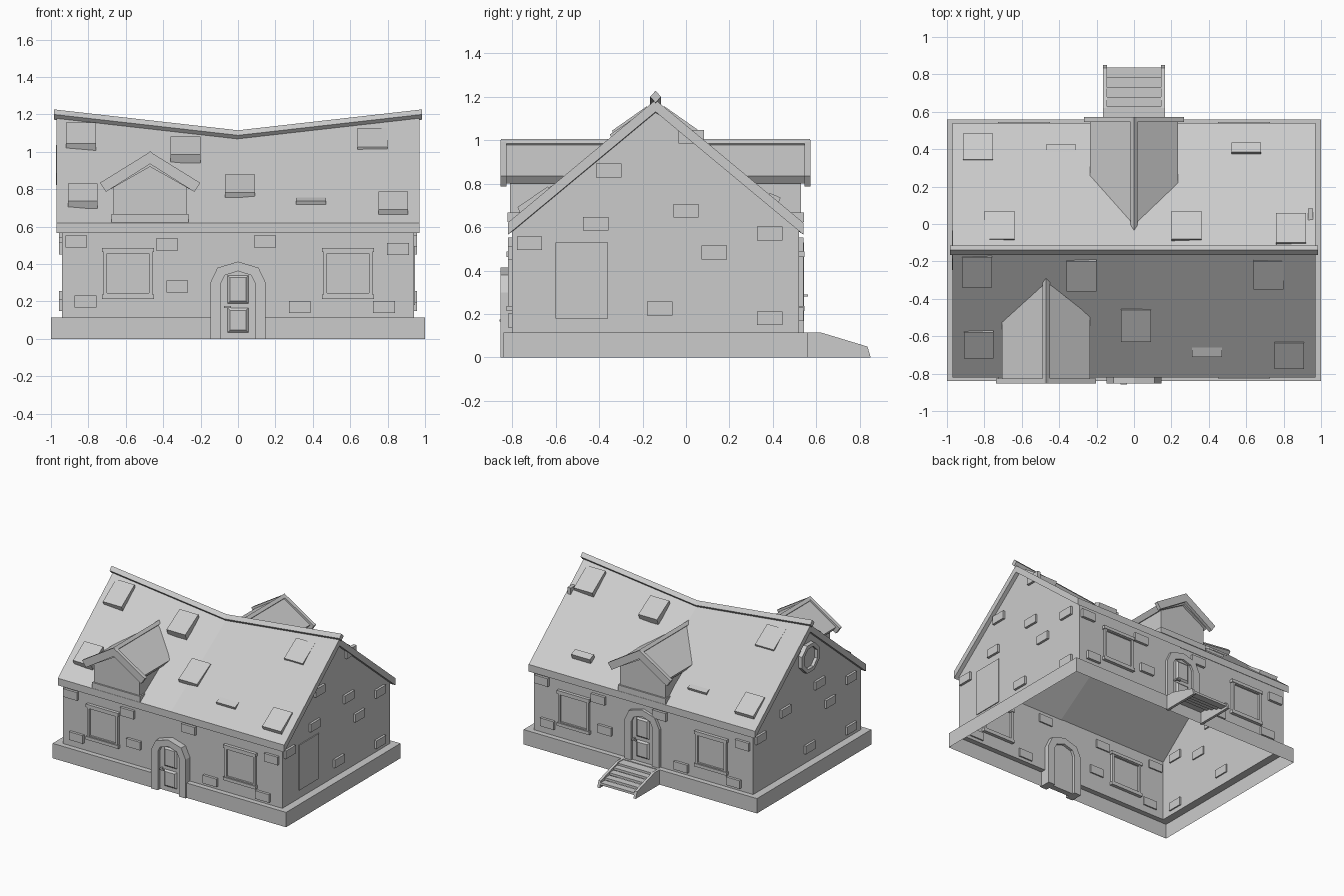
import bpy, bmesh
from math import pi, cos, sin
from mathutils import Matrix, Vector

cube = bpy.data.objects.get("Cube")
if cube:
    bpy.data.objects.remove(cube, do_unlink=True)

stone = bpy.data.materials.new("plain_grey")
stone.use_nodes = True
GREY = (0.6, 0.6, 0.6, 1)
stone.diffuse_color = GREY
stone.node_tree.nodes["Principled BSDF"].inputs["Base Color"].default_value = GREY

# Every part is drawn for a front-facing side, then turned to the side it belongs to
SHIFT = Matrix.Translation((0, -0.14, 0))
FRONT, RIGHT, BACK, LEFT = (SHIFT @ Matrix.Rotation(a, 4, "Z") for a in (0, pi / 2, pi, -pi / 2))
WALL_X, WALL_Y, BASE_Y, BASE_Z = 0.94, 0.66, 0.70, 0.115
ROOF_X, ROOF_Y, EAVE = 0.97, 0.68, 0.62


def ridge(x):
    """Height of the sagging ridge."""
    return 1.075 + 0.11 * abs(x) / ROOF_X


def roof_z(x, y):
    return ridge(x) - (ridge(x) - EAVE) * abs(y) / ROOF_Y


def roof_y(x, z):
    return -ROOF_Y * (ridge(x) - z) / (ridge(x) - EAVE)


def finish(name, bm, side):
    bmesh.ops.recalc_face_normals(bm, faces=bm.faces)
    bm.transform(side)
    mesh = bpy.data.meshes.new(name)
    bm.to_mesh(mesh)
    bm.free()
    mesh.materials.append(stone)
    bpy.context.collection.objects.link(bpy.data.objects.new(name, mesh))


def loft(name, sections, side=FRONT, closed=False):
    """Skin a row of matching outlines, capped unless it closes on itself."""
    bm = bmesh.new()
    rows = [[bm.verts.new(p) for p in s] for s in sections]
    n = len(rows[0])
    pairs = list(zip(rows, rows[1:])) + ([(rows[-1], rows[0])] if closed else [])
    for a, b in pairs:
        for i in range(n):
            j = (i + 1) % n
            bm.faces.new((a[i], a[j], b[j], b[i]))
    if not closed:
        bm.faces.new(rows[0])
        bm.faces.new(rows[-1])
    finish(name, bm, side)


def prism(name, outline, y0, y1, side=FRONT):
    """Push an x-z outline from y0 back to y1, a number or a function of x and z."""
    end = y1 if callable(y1) else lambda x, z: y1
    loft(name, [[(x, y0, z) for x, z in outline], [(x, end(x, z), z) for x, z in outline]], side)


def box(name, cx, cz, w, h, y0, y1, side=FRONT):
    prism(name, rect(cx, cz, w, h), y0, y1, side)


def rect(cx, cz, w, h):
    return [(cx + sx * w / 2, cz + sz * h / 2) for sx, sz in ((-1, -1), (1, -1), (1, 1), (-1, 1))]


def band(name, outer, inner, y0, y1, side, closed):
    """Frame between two outlines."""
    loft(name, [[(*o[:1], y0, o[1]), (i[0], y0, i[1]), (i[0], y1, i[1]), (o[0], y1, o[1])]
                for o, i in zip(outer, inner)], side, closed)


# House shell: open plinth, ledge, walls and gables, with a gap for the front door
bm = bmesh.new()


def face(*points):
    bm.faces.new([bm.verts.new(p) for p in points])


for s in (-1, 1):
    face((s, -BASE_Y, 0), (s, BASE_Y, 0), (s, BASE_Y, BASE_Z), (s, -BASE_Y, BASE_Z))
    face((s, -BASE_Y, BASE_Z), (s, BASE_Y, BASE_Z), (s * WALL_X, WALL_Y, BASE_Z), (s * WALL_X, -WALL_Y, BASE_Z))
    face((s * WALL_X, -WALL_Y, BASE_Z), (s * WALL_X, WALL_Y, BASE_Z), (s * WALL_X, WALL_Y, 0.6),
         (s * WALL_X, 0, ridge(WALL_X) - 0.03), (s * WALL_X, -WALL_Y, 0.6))
    face((-WALL_X, s * WALL_Y, BASE_Z), (WALL_X, s * WALL_Y, BASE_Z), (WALL_X, s * WALL_Y, 0.6), (-WALL_X, s * WALL_Y, 0.6))
    for e in (-1, 1):
        gap = 0.1 if s < 0 else 0
        face((e, s * BASE_Y, 0), (e * gap, s * BASE_Y, 0), (e * gap, s * BASE_Y, BASE_Z), (e, s * BASE_Y, BASE_Z))
        face((e, s * BASE_Y, BASE_Z), (e * gap, s * BASE_Y, BASE_Z),
             (e * gap, s * WALL_Y, BASE_Z), (e * WALL_X, s * WALL_Y, BASE_Z))
bmesh.ops.remove_doubles(bm, verts=bm.verts, dist=0.0001)
finish("house_shell", bm, FRONT)

# Sagging roof and its ridge beam
loft("main_roof", [[(x, -ROOF_Y, EAVE - 0.055), (x, -ROOF_Y, EAVE), (x, 0, ridge(x)), (x, ROOF_Y, EAVE),
                    (x, ROOF_Y, EAVE - 0.055), (x, 0, ridge(x) - 0.055)] for x in (-ROOF_X, 0, ROOF_X)])
loft("ridge_beam", [[(x, -0.025, ridge(x) + 0.013), (x, 0, ridge(x) + 0.04), (x, 0.025, ridge(x) + 0.013),
                     (x, 0, ridge(x) - 0.015)] for x in (-0.985, 0, 0.985)])

# Loose slabs on the roof: x, distance of lower edge from the ridge, length
SLABS = {FRONT.freeze(): [(-.84, .2, .16), (-.28, .22, .16), (.01, .49, .17), (.39, .57, .05),
                          (.83, .635, .14), (-.83, .58, .14), (.72, .21, .15)],
         BACK.freeze(): [(.835, .625, .14), (.39, .565, .04), (-.6, .575, .05),
                         (.72, .21, .15), (-.28, .21, .15), (-.84, .2, .16)]}
for side, slabs in SLABS.items():
    for x, low, length in slabs:
        ends = []
        for y, lift in ((-low, 0.035), (length - low, 0.018)):
            z = roof_z(x, y) + lift
            ends.append([(x - .08, y, z), (x + .08, y, z), (x + .08, y + .02, z - .05), (x - .08, y + .02, z - .05)])
        loft("roof_slab", ends, side)


# Dormers
def dormer(cx, side, house_x):
    def back(x, z):
        return max(roof_y(house_x + abs(x - cx) * (1 if house_x else 0), z) + 0.025, -ROOF_Y + 0.03)

    def chevron(half, top, tip, drop, low):
        return [(cx, top), (cx + half, tip), (cx + half - drop, low), (cx, top - 0.065),
                (cx - half + drop, low), (cx - half, tip)]
    prism("dormer_wall", [(cx - .195, .62), (cx + .195, .62), (cx + .195, .81), (cx, .94), (cx - .195, .81)],
          -0.67, back, side)
    box("dormer_sill", cx, 0.645, 0.41, 0.045, -ROOF_Y - 0.002, -0.62, side)
    prism("dormer_roof", chevron(.236, .985, .834, .025, .8), -0.69, back, side)
    prism("dormer_gable_board", chevron(.268, 1.0, .834, .032, .786), -0.713, -0.685, side)
    prism("dormer_ridge", [(cx - .02, .985), (cx, 1.004), (cx + .02, .985), (cx, .96)], -0.71, back, side)


dormer(-0.47, FRONT, -0.47)
dormer(0, BACK, 0)


# Arched doors
def arch(half, spring, shoulder, top, z0):
    xs, zs = shoulder
    right = [(half, z0), (half, z0 + spring), (xs, z0 + zs)]
    return [(-x, z) for x, z in right] + [(0, z0 + top)] + right[::-1]


def door(side, z0, frame_y, leaf_y):
    inner = arch(.09, .3, (.07, .34), .362, z0)
    band("door_frame", arch(.148, .3, (.11, .38), .413, z0), inner, frame_y, -0.62, side, False)
    prism("door_leaf", inner, leaf_y, -0.64, side)
    for cz, h in ((0.265, 0.16), (0.1, 0.14)):
        panel = rect(0, z0 + cz, 0.12, h)
        small = rect(0, z0 + cz, 0.085, h - 0.035)
        loft("door_panel", [[(x, leaf_y + .005, z) for x, z in panel], [(x, leaf_y - .012, z) for x, z in small]], side)
    box("door_handle", -0.055, z0 + 0.17, 0.035, 0.01, leaf_y - 0.035, leaf_y - 0.022, side)
    box("door_handle_stem", -0.07, z0 + 0.17, 0.01, 0.01, leaf_y - 0.03, leaf_y, side)


door(FRONT, 0, -0.713, -0.683)
door(BACK, BASE_Z, -0.682, -0.666)

# Windows and wall stones on the long sides
for side in (FRONT, BACK):
    for cx in (-0.588, 0.588):
        band("window_frame", rect(cx, .35, .262, .25), rect(cx, .35, .226, .21), -0.68, -0.64, side, True)
        for z in (0.225, 0.475):
            box("window_board", cx, z, 0.278, 0.024, -0.685, -0.635, side)
        box("window_pane", cx, 0.35, 0.23, 0.22, -0.666, -0.655, side)
    for x, z in ((-.865, .52), (-.38, .505), (-.325, .28), (-.815, .2),
                 (.145, .52), (.855, .48), (.33, .17), (.78, .17)):
        box("wall_stone", x, z, 0.117, 0.063, -0.68, -0.65, side)

# Wall stones on the gables
for side in (RIGHT, LEFT):
    for x, z in ((.165, 1.015), (-.215, .86), (-.275, .615), (.14, .675), (.27, .483),
                 (.525, .57), (-.58, .525), (.02, .225), (.525, .18)):
        if side == RIGHT or z < 0.8:
            box("gable_stone", x, z, 0.117, 0.063, -0.958, -0.93, side)

# Right gable panel and left gable round window
box("gable_panel", -0.34, 0.355, 0.243, 0.35, -0.947, -0.935, RIGHT)
rings = [[(r * cos(pi * (i + .5) / 4), 0.93 + r * sin(pi * (i + .5) / 4)) for i in range(8)] for r in (.115, .085)]
band("octagon_frame", rings[0], rings[1], -0.972, -0.92, LEFT, True)
prism("octagon_pane", rings[1], -0.948, -0.93, LEFT)

# Back steps between two stringers
for s in (-1, 1):
    side_shape = [(.69, 0), (.69, BASE_Z), (.76, BASE_Z), (.975, .05), (.99, 0)]
    loft("step_stringer", [[(s * x, y, z) for y, z in side_shape] for x in (.145, .165)])
box("step_landing", 0, 0.1, 0.29, 0.02, -0.768, -0.69, BACK)
for i in range(4):
    y = 0.765 + 0.053 * i
    box("step_tread", 0, 0.085 - 0.019 * i, 0.29, 0.018, -y - 0.053, -y, BACK)
